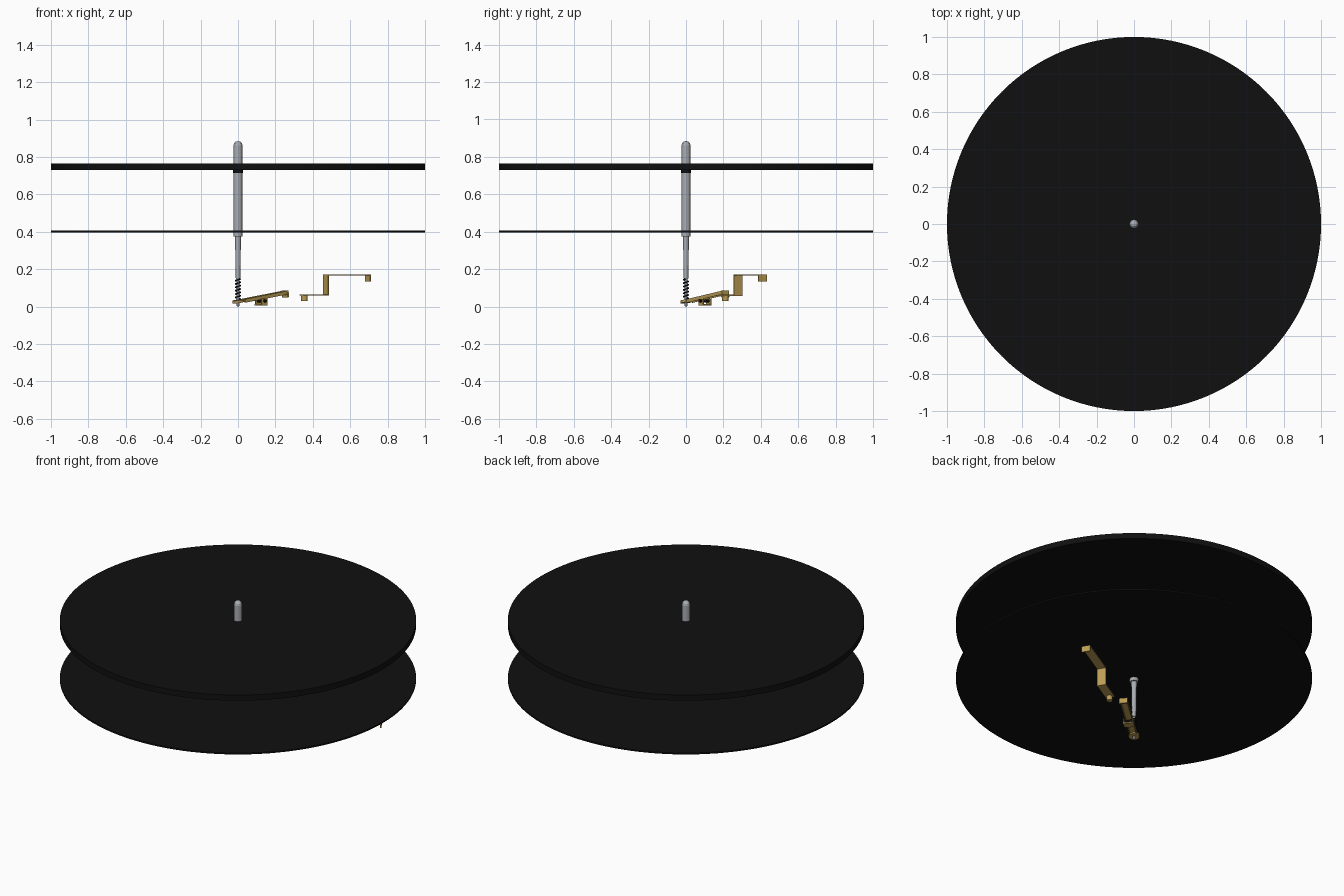
import bpy, bmesh
from math import radians, cos, sin, pi
from mathutils import Matrix, Vector

if "Cube" in bpy.data.objects:
    bpy.data.objects.remove(bpy.data.objects["Cube"])


def material(name, colour, metallic=0.0):
    m = bpy.data.materials.new(name)
    m.use_nodes = True
    m.diffuse_color = (*colour, 1)
    m.node_tree.nodes["Principled BSDF"].inputs["Base Color"].default_value = (*colour, 1)
    return m


BLACK = material("black", (0.005, 0.005, 0.005))
STEEL = material("steel grey", (0.40, 0.42, 0.45))
BRASS = material("brass", (0.50, 0.34, 0.09))


def finish(name, bm, mat, frame=Matrix()):
    bmesh.ops.recalc_face_normals(bm, faces=bm.faces)
    mesh = bpy.data.meshes.new(name)
    bm.to_mesh(mesh)
    bm.free()
    mesh.materials.append(mat)
    ob = bpy.data.objects.new(name, mesh)
    ob.matrix_world = frame
    bpy.context.collection.objects.link(ob)
    return ob


def smooth(ob, angle=35):
    bpy.ops.object.select_all(action="DESELECT")
    ob.select_set(True)
    bpy.context.view_layer.objects.active = ob
    bpy.ops.object.shade_smooth_by_angle(angle=radians(angle))


def lathe(name, profile, sides, mat, frame=Matrix()):
    """Spin (radius, height) points about z."""
    bm = bmesh.new()
    verts = [bm.verts.new((r, 0, z)) for r, z in profile]
    edges = [bm.edges.new(pair) for pair in zip(verts, verts[1:])]
    bmesh.ops.spin(bm, geom=verts + edges, axis=(0, 0, 1), cent=(0, 0, 0),
                   angle=2 * pi, steps=sides)
    bmesh.ops.remove_doubles(bm, verts=bm.verts, dist=0.0002)
    return finish(name, bm, mat, frame)


def cylinder(name, r, z0, z1, sides, mat, frame=Matrix()):
    return lathe(name, [(0, z0), (r, z0), (r, z1), (0, z1)], sides, mat, frame)


def box(name, low, high, mat, frame=Matrix()):
    low, high = Vector(low), Vector(high)
    bm = bmesh.new()
    bmesh.ops.create_cube(bm, size=1)
    for v in bm.verts:
        v.co = (low + high) / 2 + v.co * (high - low)
    return finish(name, bm, mat, frame)


# Two large discs
smooth(cylinder("upper_disc", 1.0, 0.73, 0.765, 128, BLACK))
smooth(cylinder("lower_disc", 1.0, 0.397, 0.406, 128, BLACK))
lathe("disc_bushing", [(0.02, 0.715), (0.026, 0.715), (0.026, 0.735), (0.02, 0.735)], 16, BLACK)

# Stepped spindle with a domed top and a thin rod at the bottom
dome = [(0.024 * cos(a), 0.861 + 0.024 * sin(a)) for a in (0, pi / 6, pi / 3, pi / 2)]
lathe("spindle", [(0, 0), (0.007, 0.003), (0.007, 0.15), (0.012, 0.15), (0.016, 0.375),
                  (0.024, 0.375)] + dome, 16, STEEL)

# Coil spring under the spindle
curve = bpy.data.curves.new("spring", "CURVE")
curve.dimensions = "3D"
curve.bevel_depth = 0.0035
curve.bevel_resolution = 1
coil = curve.splines.new("POLY")
turns, per_turn = 6, 14
coil.points.add(turns * per_turn)
for i, p in enumerate(coil.points):
    a = 2 * pi * i / per_turn
    p.co = (0.014 * cos(a), 0.014 * sin(a), 0.04 + 0.108 * i / (turns * per_turn), 1)
curve.materials.append(BLACK)
bpy.context.collection.objects.link(bpy.data.objects.new("spring", curve))

# Tilted lever: ring end, channel arm and end tab
heading = Matrix.Rotation(radians(39.5), 4, "Z")
lever = Matrix.Translation((0, 0, 0.028)) @ heading @ Matrix.Rotation(radians(-8.6), 4, "Y")
lathe("lever_ring", [(0.009, -0.007), (0.03, -0.007), (0.03, 0.007), (0.009, 0.007),
                     (0.009, -0.007)], 20, BRASS, lever)
box("lever_plate", (0.02, -0.021, 0.002), (0.335, 0.021, 0.007), BRASS, lever)
for side, name in ((1, "left"), (-1, "right")):
    ys = sorted((side * 0.017, side * 0.022))
    box("lever_flange_" + name, (0.03, ys[0], -0.012), (0.335, ys[1], 0.007), BRASS, lever)
box("lever_end_tab", (0.325, -0.024, -0.028), (0.335, 0.024, 0.008), BRASS, lever)

# Pivot bracket with a cross pin
box("pivot_base", (0.135, -0.024, 0.006), (0.185, 0.024, 0.013), BRASS, heading)
for side, name in ((1, "left"), (-1, "right")):
    ys = sorted((side * 0.024, side * 0.029))
    box("pivot_cheek_" + name, (0.14, ys[0], 0.006), (0.18, ys[1], 0.042), BRASS, heading)
pin = heading @ Matrix.Translation((0.16, 0, 0.03)) @ Matrix.Rotation(pi / 2, 4, "X")
cylinder("pivot_pin", 0.009, -0.038, 0.038, 12, BLACK, pin)

# Stepped contact strip, with a stud at the low end and a lip at the far end
strip = Matrix.Translation((0.355, 0.21, 0)) @ Matrix.Rotation(radians(30.3), 4, "Z")
HALF = 0.026
for name, x0, x1, z0, z1 in (("strip_low", -0.015, 0.136, 0.058, 0.064),
                             ("strip_riser", 0.13, 0.136, 0.058, 0.172),
                             ("strip_high", 0.13, 0.396, 0.166, 0.172),
                             ("strip_lip", 0.39, 0.396, 0.135, 0.172)):
    box(name, (x0, -HALF, z0), (x1, HALF, z1), BRASS, strip)
cylinder("contact_stud", 0.017, 0.03, 0.06, 12, BRASS, strip)
